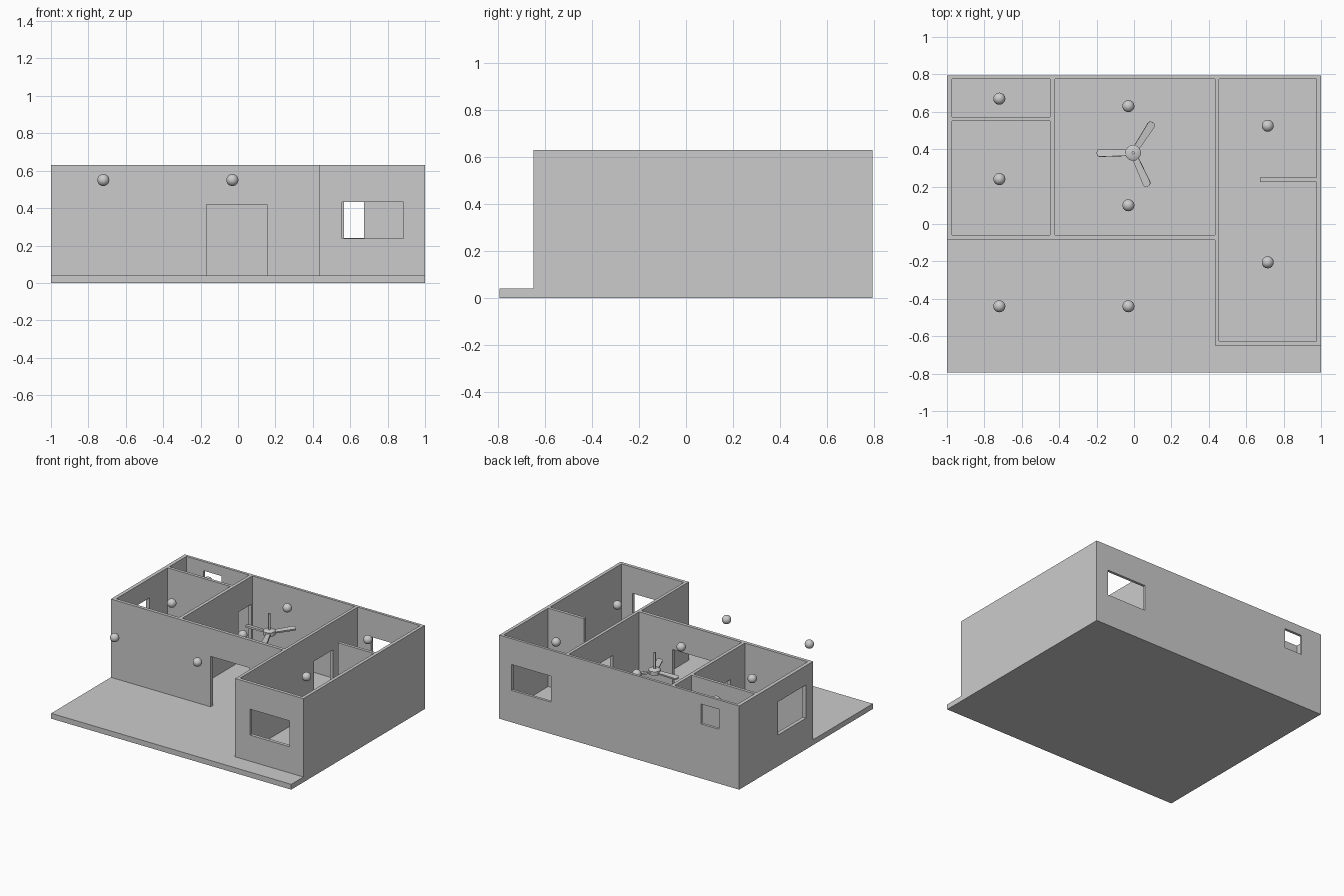
import bpy, bmesh, math
from mathutils import Matrix

if "Cube" in bpy.data.objects:
    bpy.data.objects.remove(bpy.data.objects["Cube"])

FLOOR, TOP = 0.04, 0.63


def finish(name, bm):
    bmesh.ops.recalc_face_normals(bm, faces=bm.faces)
    me = bpy.data.meshes.new(name)
    bm.to_mesh(me)
    bm.free()
    ob = bpy.data.objects.new(name, me)
    bpy.context.collection.objects.link(ob)
    return ob


def prism(name, outline, z0, z1):
    """Flat outline in xy extruded from z0 to z1."""
    bm = bmesh.new()
    face = bm.faces.new([bm.verts.new((x, y, z0)) for x, y in outline])
    ext = bmesh.ops.extrude_face_region(bm, geom=[face])
    verts = [g for g in ext["geom"] if isinstance(g, bmesh.types.BMVert)]
    bmesh.ops.translate(bm, verts=verts, vec=(0, 0, z1 - z0))
    return finish(name, bm)


def rect(x0, x1, y0, y1):
    return [(x0, y0), (x1, y0), (x1, y1), (x0, y1)]


def cylinder(name, x, y, r, z0, z1, r_top=None, sides=32):
    bm = bmesh.new()
    bmesh.ops.create_cone(bm, cap_ends=True, segments=sides, radius1=r,
                          radius2=r if r_top is None else r_top, depth=z1 - z0,
                          matrix=Matrix.Translation((x, y, (z0 + z1) / 2)))
    return finish(name, bm)


def smooth(ob):
    bpy.ops.object.select_all(action='DESELECT')
    ob.select_set(True)
    bpy.context.view_layer.objects.active = ob
    bpy.ops.object.shade_smooth_by_angle(angle=math.radians(40))


def cut(target, cutter):
    cutter.hide_render = True
    mod = target.modifiers.new("cut", 'BOOLEAN')
    mod.operation, mod.solver, mod.object = 'DIFFERENCE', 'EXACT', cutter
    bpy.context.view_layer.objects.active = target
    bpy.ops.object.modifier_apply(modifier=mod.name)
    bpy.data.objects.remove(cutter)


# Floor slab with front porch
prism("floor_slab", rect(-1, 1, -0.795, 0.795), 0, FLOOR)

# Solid block of the house, hollowed out room by room
walls = prism("walls", [(-1, -0.085), (0.432, -0.085), (0.432, -0.65), (1, -0.65),
                        (1, 0.795), (-1, 0.795)], FLOOR, TOP)
rooms = [
    rect(-0.972, -0.448, 0.573, 0.775),      # bathroom
    rect(-0.972, -0.448, -0.06, 0.55),       # bedroom
    rect(-0.423, 0.432, -0.06, 0.775),       # living room
    [(0.455, -0.625), (0.975, -0.625), (0.975, 0.225), (0.675, 0.225),
     (0.675, 0.248), (0.975, 0.248), (0.975, 0.775), (0.455, 0.775)],  # kitchen and dining
]
for outline in rooms:
    cut(walls, prism("room_cutter", outline, -0.1, 0.8))

# Doors and windows: outline, bottom, top
openings = [
    (rect(-0.168, 0.155, -0.12, -0.03), 0, 0.42),       # front door
    (rect(0.40, 0.49, 0.252, 0.48), 0, 0.42),           # kitchen door
    (rect(-0.48, -0.40, 0.61, 0.765), 0, 0.42),         # bathroom door
    (rect(-0.48, -0.40, 0.11, 0.27), 0, 0.42),          # bedroom door
    (rect(0.555, 0.885, -0.70, -0.60), 0.237, 0.432),   # front window
    (rect(0.567, 0.897, 0.75, 0.85), 0.24, 0.435),      # back window
    (rect(-0.83, -0.68, 0.75, 0.85), 0.41, 0.56),       # bathroom window
    (rect(-1.05, -0.95, 0.0, 0.335), 0.235, 0.485),     # bedroom window
]
for outline, z0, z1 in openings:
    cut(walls, prism("opening_cutter", outline, z0, z1))

# Globe lights hanging in each room and over the porch
lights = [(-0.72, 0.67), (-0.72, 0.24), (-0.72, -0.44), (-0.03, 0.63),
          (-0.03, 0.10), (-0.03, -0.44), (0.715, 0.525), (0.715, -0.205)]
for i, (x, y) in enumerate(lights):
    bm = bmesh.new()
    bmesh.ops.create_uvsphere(bm, u_segments=32, v_segments=16, radius=0.032,
                              matrix=Matrix.Translation((x, y, 0.55)))
    smooth(finish(f"globe_light_{i + 1}", bm))

# Ceiling fan: rod, hub and three blades
FX, FY = -0.005, 0.38
smooth(cylinder("fan_rod", FX, FY, 0.008, 0.48, 0.61, sides=16))
smooth(cylinder("fan_hub", FX, FY, 0.042, 0.452, 0.482))
smooth(cylinder("fan_hub_cap", FX, FY, 0.042, 0.482, 0.49, r_top=0.03))
for i, deg in enumerate((57, 180, -66)):
    tip = [(0.18 + 0.015 * math.cos(a), 0.021 * math.sin(a))
           for a in (math.radians(d) for d in range(-90, 91, 30))]
    blade = prism(f"fan_blade_{i + 1}", [(0.03, -0.016)] + tip + [(0.03, 0.016)], -0.006, 0.006)
    blade.data.transform(Matrix.Translation((FX, FY, 0.467))
                         @ Matrix.Rotation(math.radians(deg), 4, 'Z')
                         @ Matrix.Rotation(math.radians(8), 4, 'X'))
